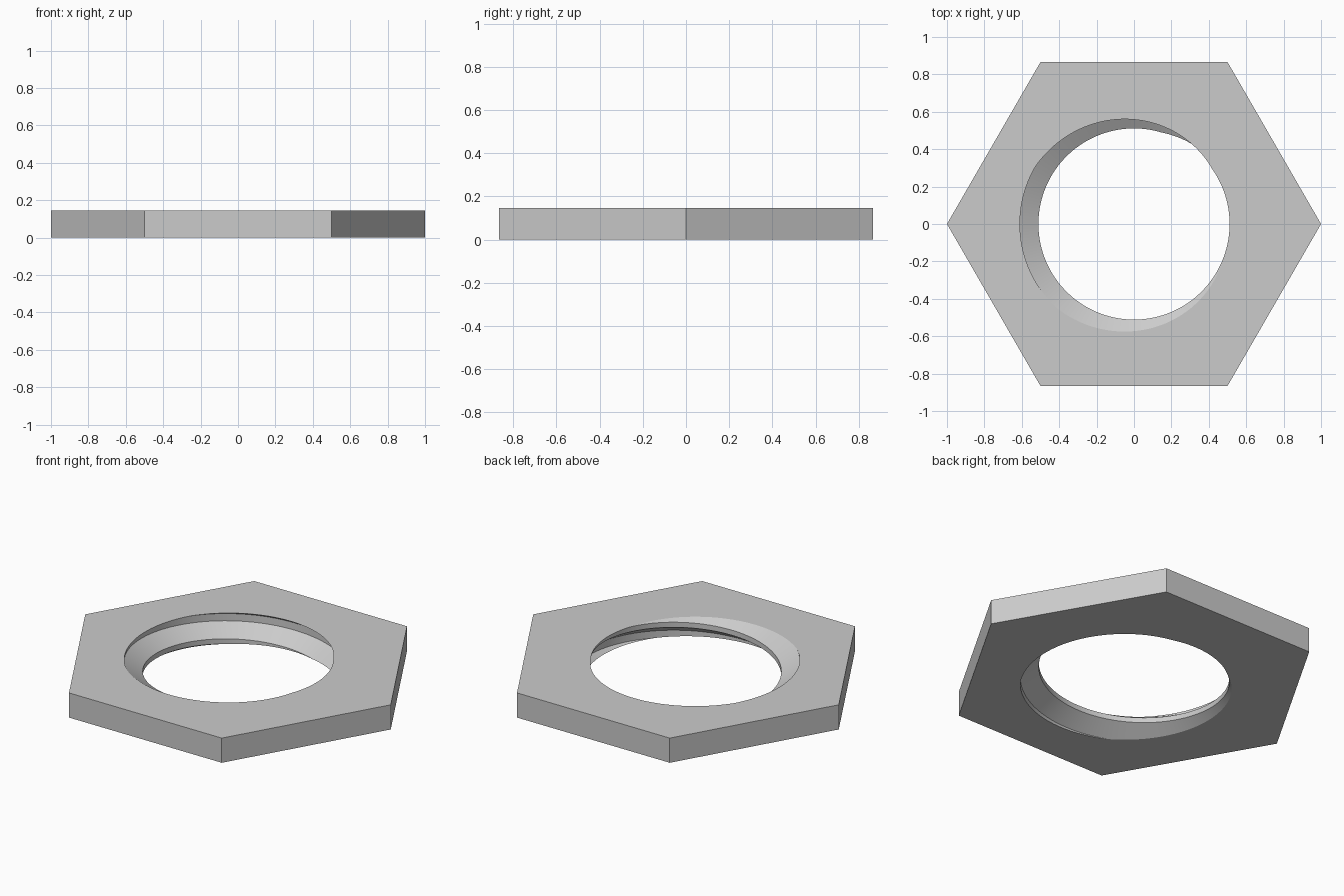
import bpy, bmesh, math

if "Cube" in bpy.data.objects:
    bpy.data.objects.remove(bpy.data.objects["Cube"], do_unlink=True)

HEIGHT = 0.146
PITCH = 0.197
MINOR, MAJOR = 0.511, 0.61
STEPS = 144

steel = bpy.data.materials.new("grey_steel")
steel.use_nodes = True
grey = (0.6, 0.6, 0.6, 1)
steel.diffuse_color = grey
steel.node_tree.nodes["Principled BSDF"].inputs["Base Color"].default_value = grey

bm = bmesh.new()

# Thread: one pitch of the profile (phase in degrees, radius) swept along a helix
profile = [(35, MINOR), (150, MAJOR), (228, MAJOR), (340, MINOR)]
points = [(phase + 360 * turn, r) for turn in range(-1, 3) for phase, r in profile]
rows = []
for i in range(STEPS + 1):
    angle = 360 * i / STEPS
    row = []
    for phase, r in points:
        z = HEIGHT - (phase - angle) / 360 * PITCH
        a = math.radians(angle)
        row.append(bm.verts.new((r * math.cos(a), r * math.sin(a), z)))
    rows.append(row)
for a, b in zip(rows, rows[1:]):
    for j in range(len(points) - 1):
        bm.faces.new((a[j], a[j + 1], b[j + 1], b[j]))
bmesh.ops.remove_doubles(bm, verts=bm.verts[:], dist=1e-5)

# Trim the thread flush with the top and bottom of the nut
for z, side in ((0, -1), (HEIGHT, 1)):
    bmesh.ops.bisect_plane(bm, geom=bm.verts[:] + bm.edges[:] + bm.faces[:], dist=1e-6,
                           plane_co=(0, 0, z), plane_no=(0, 0, side), clear_outer=True)
bmesh.ops.remove_doubles(bm, verts=bm.verts[:], dist=1e-5)
rims = [[e for e in bm.edges if e.is_boundary and all(abs(v.co.z - z) < 1e-4 for v in e.verts)]
        for z in (0, HEIGHT)]

# Hexagonal faces around the hole
outlines = []
for z, rim in zip((0, HEIGHT), rims):
    ring = [bm.verts.new((math.cos(k * math.pi / 3), math.sin(k * math.pi / 3), z)) for k in range(6)]
    edges = [bm.edges.new((ring[k], ring[(k + 1) % 6])) for k in range(6)]
    bmesh.ops.triangle_fill(bm, edges=rim + edges, use_beauty=True, normal=(0, 0, 1))
    outlines.append(ring)

# Six flats
low, high = outlines
for k in range(6):
    n = (k + 1) % 6
    bm.faces.new((low[k], low[n], high[n], high[k]))
bmesh.ops.recalc_face_normals(bm, faces=bm.faces[:])

mesh = bpy.data.meshes.new("threaded_hex_nut")
bm.to_mesh(mesh)
bm.free()
mesh.materials.append(steel)
nut = bpy.data.objects.new("threaded_hex_nut", mesh)
bpy.context.collection.objects.link(nut)
bpy.context.view_layer.objects.active = nut
nut.select_set(True)
bpy.ops.object.shade_smooth_by_angle(angle=math.radians(28))
